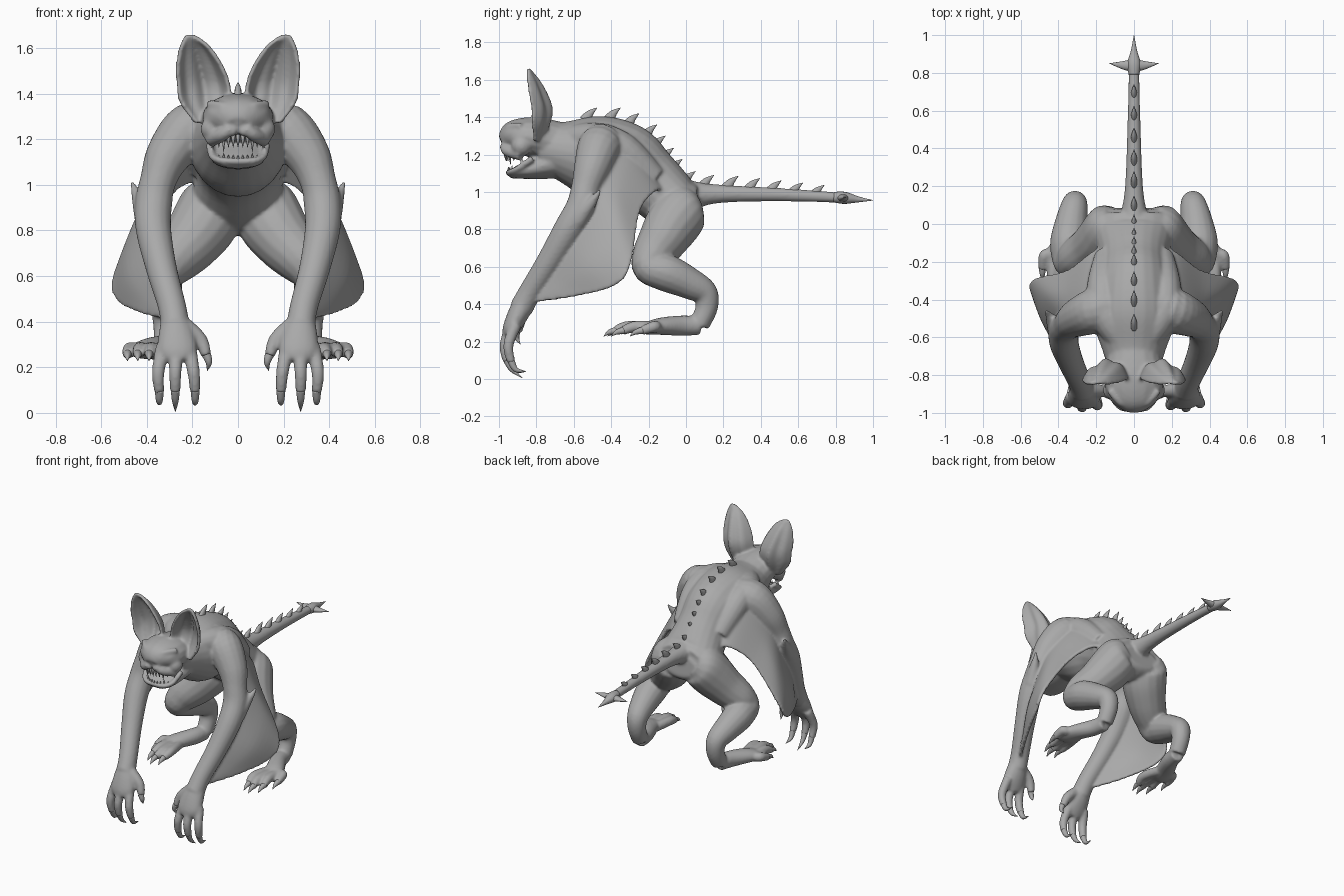
import bpy, bmesh, math
from mathutils import Vector

cube = bpy.data.objects.get("Cube")
if cube:
    bpy.data.objects.remove(cube)

grey = bpy.data.materials.new("skin_grey")
grey.use_nodes = True
grey.diffuse_color = (0.4, 0.4, 0.4, 1)
grey.node_tree.nodes["Principled BSDF"].inputs["Base Color"].default_value = grey.diffuse_color
X, Z = Vector((1, 0, 0)), Vector((0, 0, 1))

def smooth(points, steps):
    """Catmull-Rom resampling of equally long tuples."""
    out, last = [], len(points) - 1
    for i in range(last):
        a, b, c, d = (points[max(0, min(last, i + k))] for k in (-1, 0, 1, 2))
        for j in range(steps):
            t = j / steps
            out.append(tuple(
                q + t / 2 * (r - p + t * (2 * p - 5 * q + 4 * r - s + t * (3 * q - p - 3 * r + s)))
                for p, q, r, s in zip(a, b, c, d)))
    return out + [tuple(points[-1])]

def loft(bm, points, side=1, ref=X, steps=5, sides=16):
    """Closed tube through (x, y, z, radius along ref, other radius)."""
    points = [p if len(p) == 5 else (*p, p[3]) for p in points]
    path = smooth([(p[0] * side, *p[1:]) for p in points], steps)
    centres = [Vector(p[:3]) for p in path]
    angles = [math.tau * k / sides for k in range(sides)]
    rings = []
    for i, p in enumerate(path):
        along = (centres[min(i + 1, len(path) - 1)] - centres[max(i - 1, 0)]).normalized()
        u = (ref - along * ref.dot(along)).normalized()
        v = along.cross(u)
        rings.append([bm.verts.new(centres[i] + u * math.cos(a) * p[3] + v * math.sin(a) * p[4])
                      for a in angles])
    for r, q in zip(rings, rings[1:]):
        for k in range(sides):
            n = (k + 1) % sides
            bm.faces.new((r[k], r[n], q[n], q[k]))
    bm.faces.new(rings[0][::-1])
    bm.faces.new(rings[-1])

def slab(bm, grid, side, half):
    """Closed thin skin around a grid of points."""
    grid = [[Vector((x * side, y, z)) for x, y, z in row] for row in grid]
    m, n = len(grid) - 1, len(grid[0]) - 1
    w = n + 1
    layers = ([], [])
    for i in range(m + 1):
        for j in range(w):
            du = grid[min(i + 1, m)][j] - grid[max(i - 1, 0)][j]
            dv = grid[i][min(j + 1, n)] - grid[i][max(j - 1, 0)]
            shift = du.cross(dv).normalized() * half
            layers[0].append(bm.verts.new(grid[i][j] + shift))
            layers[1].append(bm.verts.new(grid[i][j] - shift))
    for layer in layers:
        for k in (i * w + j for i in range(m) for j in range(n)):
            bm.faces.new((layer[k], layer[k + 1], layer[k + w + 1], layer[k + w]))
    rim = list(range(n)) + [i * w + n for i in range(m)]
    rim += [m * w + j for j in range(n, 0, -1)] + [i * w for i in range(m, 0, -1)]
    for a, b in zip(rim, rim[1:] + rim[:1]):
        bm.faces.new((layers[0][a], layers[0][b], layers[1][b], layers[1][a]))

def ball(bm, x, y, z, r):
    made = bmesh.ops.create_uvsphere(bm, u_segments=16, v_segments=10, radius=r)
    bmesh.ops.translate(bm, verts=made["verts"], vec=(x, y, z))

def finish(name, bm):
    bmesh.ops.recalc_face_normals(bm, faces=bm.faces)
    mesh = bpy.data.meshes.new(name)
    bm.to_mesh(mesh)
    bm.free()
    mesh.shade_smooth()
    mesh.materials.append(grey)
    obj = bpy.data.objects.new(name, mesh)
    bpy.context.collection.objects.link(obj)
    return obj

skin, claws, eyes, teeth, spines, barb = (bmesh.new() for _ in range(6))

# Torso, head, jaw, lower lip and nose
loft(skin, [(0, -.78, 1.24, .13, .12), (0, -.66, 1.22, .17, .16), (0, -.5, 1.19, .22, .22),
            (0, -.33, 1.15, .2, .22), (0, -.2, 1.06, .18, .18), (0, -.06, .94, .21, .155),
            (0, .04, .91, .2, .13), (0, .08, .91, .13, .07)], sides=24)
loft(skin, [(0, -.7, 1.26, .14, .12), (0, -.8, 1.29, .158, .11), (0, -.88, 1.295, .15, .1),
            (0, -.935, 1.28, .12, .088), (0, -.975, 1.255, .055, .048)])
loft(skin, [(0, -.68, 1.17, .14, .1), (0, -.8, 1.13, .125, .065),
            (0, -.9, 1.105, .11, .035), (0, -.945, 1.09, .07, .02)])
lip = [(.125, -.82, 1.18, .018), (.112, -.9, 1.125, .016), (.06, -.945, 1.105, .015)]
loft(skin, lip + [(-x, y, z, r) for x, y, z, r in lip[::-1]], ref=Z)
ball(skin, 0, -.968, 1.275, .025)

# Tail and rear point of its barb
loft(skin, [(0, -.08, .98, .11), (0, .06, .985, .07), (0, .2, .99, .048),
            (0, .5, .985, .036), (0, .82, .97, .028)])
loft(barb, [(0, .79, .972, .028), (0, .85, .968, .036, .032), (0, .92, .96, .016), (0, 1, .955, .001)])

# Wing membrane ribs from arm to free edge
ribs = [[(.16, -.44, 1.31), (.14, -.28, 1.24), (.13, -.09, .99)],
        [(.24, -.45, 1.26), (.23, -.3, 1.18), (.23, -.16, 1.005)],
        [(.32, -.47, 1.12), (.345, -.36, 1.02), (.355, -.25, .89)],
        [(.37, -.52, .95), (.46, -.39, .8), (.53, -.295, .62)],
        [(.36, -.64, .74), (.475, -.51, .62), (.53, -.38, .5)],
        [(.32, -.76, .55), (.39, -.67, .49), (.43, -.6, .44)],
        [(.28, -.85, .44), (.3, -.83, .42), (.31, -.81, .41)]]
membrane = [smooth(column, 6) for column in zip(*[smooth(rib, 6) for rib in ribs])]

# Ear cups: (height, inner x, outer x, front y, cup depth)
outline = smooth([(1.27, .09, .185, -.81, .02), (1.36, .04, .25, -.815, .07),
                  (1.44, .04, .265, -.815, .085), (1.52, .07, .268, -.83, .075),
                  (1.59, .115, .256, -.842, .05), (1.63, .155, .242, -.847, .025),
                  (1.66, .208, .228, -.845, 0)], 4)
ear = []
for z, inner, outer, y, depth in outline:
    us = [k / 8 - 1 for k in range(17)]
    ear.append([(inner + (outer - inner) * (u + 1) / 2,
                 y + depth * ((1 - u * u) * (1 - u / 3) + .12 * math.cos(9 * u)), z) for u in us])

# (base x, middle x, tip x, tip z, y shift) of each finger; (base x, tip x, tip y) of each toe
fingers = [(.33, .35, .345, .04, .02), (.27, .275, .275, .005, 0), (.215, .195, .188, .035, .01)]
toes = [(.355, .34, -.36), (.39, .39, -.38), (.425, .44, -.34), (.45, .485, -.24)]

for s in (1, -1):
    slab(skin, membrane, s, .011)
    slab(skin, ear, s, .01)
    # Shoulder blade
    loft(skin, [(.07, -.6, 1.28, .08), (.15, -.47, 1.28, .09), (.16, -.33, 1.22, .09),
                (.14, -.17, 1.07, .07)], s)
    # Arm, elbow spur and palm
    loft(skin, [(.1, -.43, 1.25, .11), (.21, -.46, 1.24, .12), (.305, -.5, 1.13, .1),
                (.35, -.535, 1.02, .08), (.37, -.56, .92, .082), (.37, -.63, .8, .078),
                (.335, -.73, .63, .068), (.29, -.83, .47, .062), (.275, -.88, .38, .064)], s)
    loft(skin, [(.4, -.58, .85, .055), (.435, -.51, .94, .032), (.455, -.475, .985, .016),
                (.468, -.46, 1.015, .008)], s)
    loft(skin, [(.28, -.86, .42, .058), (.27, -.9, .34, .08, .056),
                (.265, -.935, .27, .085, .046), (.265, -.95, .23, .06, .034)], s)
    # Fingers, thumb and claws
    for base, mid, tip, low, dy in fingers:
        loft(skin, [(base, dy - .93, .29, .032), (mid, dy - .97, .18, .028), (tip, dy - .955, .09, .023)], s)
        loft(claws, [(tip, dy - .957, .1, .02), (tip, dy - .93, .05, .014), (tip, dy - .875, low, .001)], s)
    loft(skin, [(.23, -.88, .38, .037), (.165, -.885, .32, .032), (.138, -.9, .25, .023)], s)
    loft(claws, [(.138, -.905, .255, .02), (.128, -.905, .22, .014), (.135, -.885, .185, .001)], s)
    # Leg and foot
    loft(skin, [(.08, .03, .94, .09), (.11, -.01, .91, .14), (.15, -.07, .83, .148),
                (.22, -.13, .735, .13), (.3, -.18, .655, .11), (.34, -.195, .595, .09),
                (.345, -.1, .565, .1), (.33, .02, .51, .085), (.315, .1, .46, .07),
                (.312, .11, .38, .06), (.315, .07, .29, .055)], s)
    loft(skin, [(.315, .075, .285, .05), (.335, -.02, .285, .055), (.385, -.13, .282, .065, .047),
                (.41, -.2, .272, .075, .036), (.415, -.24, .265, .055, .024)], s)
    for base, tip, y in toes:
        loft(skin, [(base, -.16, .275, .032), (tip - .01, y + .07, .28, .031), (tip, y, .257, .024)], s)
        loft(claws, [(tip, y + .01, .26, .02), (tip, y - .03, .25, .013), (tip, y - .06, .228, .001)], s)
    # Brow, upper lip, nostril, cheek and eye
    loft(skin, [(.02, -.965, 1.315, .016), (.07, -.945, 1.345, .02), (.13, -.88, 1.355, .018)], s, Z)
    loft(skin, [(.03, -.975, 1.25, .022), (.07, -.955, 1.22, .03), (.12, -.88, 1.2, .034)], s, Z)
    ball(skin, s * .025, -.972, 1.235, .022)
    ball(skin, s * .11, -.88, 1.245, .055)
    ball(eyes, s * .066, -.953, 1.303, .02)
    # Side points of the tail barb
    loft(barb, [(0, .84, .968, .026, .035), (.05, .84, .968, .016, .024), (.13, .85, .972, .001)], s, Z)

# Blend the masses into one skin
body = finish("body", skin)
remesh = body.modifiers.new("Blend", "REMESH")
remesh.mode, remesh.voxel_size, remesh.use_smooth_shade = "VOXEL", .0085, True
relax = body.modifiers.new("Relax", "SMOOTH")
relax.factor, relax.iterations = .5, 9

# Teeth along the upper and lower jaw
for k in range(-4, 5):
    x = k * .021
    drop = .055 if abs(k) == 3 else .035
    y = 6 * x * x - .962
    loft(teeth, [(x, y, 1.22, .01), (x, y - .004, 1.2, .008), (x, y, 1.2 - drop, .001)], sides=8)
    y = 5 * x * x - .95
    loft(teeth, [(x, y, 1.1, .008), (x, y, 1.115, .006), (x, y, 1.115 + drop / 2, .001)], sides=8)

# Spines down the back and tail, given by their tips
tips = [(-.475, 1.45), (-.35, 1.45), (-.25, 1.42), (-.155, 1.36), (-.11, 1.3), (-.065, 1.235),
        (-.02, 1.175), (.05, 1.11), (.15, 1.09)]
tips += [(.28 + .115 * k, 1.085 - .012 * k) for k in range(5)]
for y, z in tips:
    loft(spines, [(0, y - .065, z - .068, .018, .034), (0, y - .038, z - .03, .014, .02), (0, y, z, .001)],
         sides=10)

for name, bm in (("claws", claws), ("eyes", eyes), ("teeth", teeth),
                 ("back_spines", spines), ("tail_barb", barb)):
    finish(name, bm)
